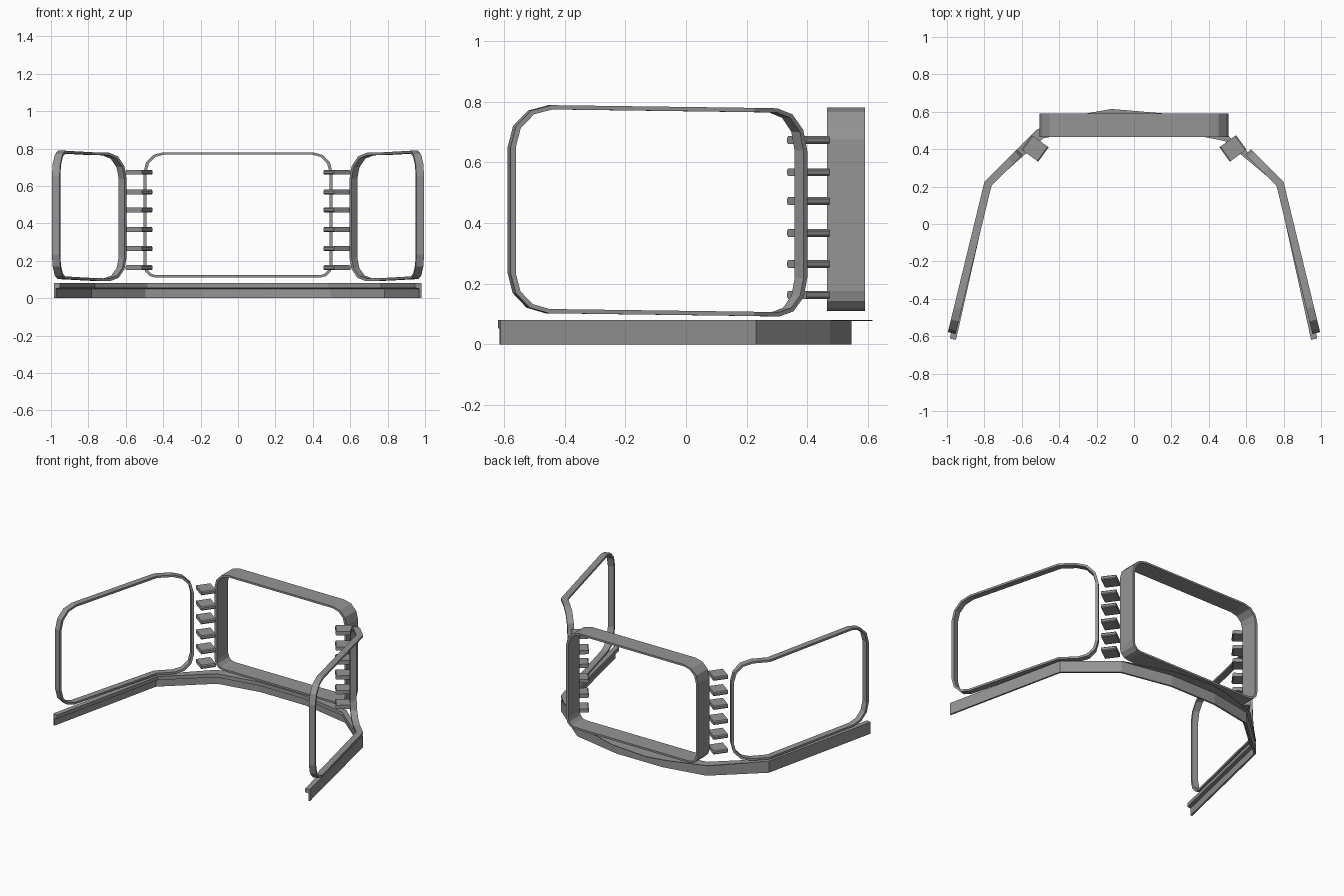
import bpy, bmesh, math
from mathutils import Vector

if "Cube" in bpy.data.objects:
    bpy.data.objects.remove(bpy.data.objects["Cube"])

grey = bpy.data.materials.new("mid_grey")
grey.diffuse_color = (0.3, 0.3, 0.3, 1)
grey.use_nodes = True
grey.node_tree.nodes["Principled BSDF"].inputs["Base Color"].default_value = grey.diffuse_color


def finish(name, bm):
    bmesh.ops.recalc_face_normals(bm, faces=bm.faces)
    me = bpy.data.meshes.new(name)
    bm.to_mesh(me)
    bm.free()
    me.materials.append(grey)
    ob = bpy.data.objects.new(name, me)
    bpy.context.collection.objects.link(ob)
    return ob


def outline(s0, s1, z0, z1, r_bot, r_top, bend=None, seg=3):
    """Rounded rectangle, with optional extra points where the frame bends."""
    pts = []
    for cx, cz, r, a0 in ((s1 - r_top, z1 - r_top, r_top, 0), (s0 + r_top, z1 - r_top, r_top, 90),
                          (s0 + r_bot, z0 + r_bot, r_bot, 180), (s1 - r_bot, z0 + r_bot, r_bot, 270)):
        for i in range(seg + 1):
            a = math.radians(a0 + 90 * i / seg)
            pts.append((cx + r * math.cos(a), cz + r * math.sin(a)))
        if bend is not None and a0 in (0, 180):
            pts.append((bend, z1 if a0 == 0 else z0))
    return pts


def ring(name, outer, inner, place):
    """Hollow frame: place(s, z, side) gives the 3D point on either face."""
    bm = bmesh.new()
    loops = [[bm.verts.new(place(s, z, d)) for s, z in pts]
             for pts, d in ((outer, 0), (outer, 1), (inner, 1), (inner, 0))]
    n = len(outer)
    for k in range(4):
        a, b = loops[k], loops[(k + 1) % 4]
        for i in range(n):
            j = (i + 1) % n
            bm.faces.new((a[i], a[j], b[j], b[i]))
    return finish(name, bm)


def offset_path(path, d):
    """Mitred offset of a plan path, to the right of travel."""
    res = []
    for i, p in enumerate(path):
        ns = []
        for a, b in ((i - 1, i), (i, i + 1)):
            if a >= 0 and b < len(path):
                t = (path[b] - path[a]).normalized()
                ns.append(Vector((t.y, -t.x)))
        m = sum(ns, Vector((0, 0))).normalized()
        res.append(p + m * d / m.dot(ns[0]))
    return res


# rear window frame
ring("rear_frame", outline(-.505, .505, .11, .78, .065, .105),
     outline(-.488, .488, .123, .767, .05, .09),
     lambda s, z, d: (s, .465 + .125 * d, z))

# bent side window frames
plan = [Vector(p) for p in ((.625, .40), (.80, .225), (.995, -.578))]
faces = (plan, offset_path(plan, .042))
bend = (plan[1] - plan[0]).length
total = bend + (plan[2] - plan[1]).length


def side_place(sign):
    def place(s, z, d):
        a, b, c = faces[d]
        p = a.lerp(b, s / bend) if s <= bend else b.lerp(c, (s - bend) / (total - bend))
        return (sign * p.x, p.y, z + .014 * s / total)
    return place


for side, sign in (("right", 1), ("left", -1)):
    ring(side + "_side_frame", outline(0, total, .09, .776, .13, .14, bend),
         outline(.018, total - .018, .104, .762, .114, .124, bend), side_place(sign))

    # connecting slats between the frames
    for k, z in enumerate((.163, .265, .367, .472, .567, .673)):
        bm = bmesh.new()
        bmesh.ops.create_cube(bm, size=1)
        for v in bm.verts:
            v.co.x *= .11
            v.co.y *= .095
            v.co.z *= .026
        ends = [e for e in bm.edges if abs(e.verts[0].co.z - e.verts[1].co.z) < .001
                and abs(e.verts[0].co.x - e.verts[1].co.x) < .001]
        bmesh.ops.bevel(bm, geom=ends, offset=.006, segments=1, affect='EDGES')
        ob = finish(f"{side}_slat_{k + 1}", bm)
        ob.location = (sign * .529, .404, z)
        ob.rotation_euler.z = sign * math.radians(36)

# base rail: an L-shaped section swept round the plan
rail = [Vector(p) for p in ((-.985, -.612), (-.795, .23), (-.5, .49), (-.2, .545),
                            (.15, .545), (.5, .475), (.795, .23), (.98, -.612))]
bm = bmesh.new()
section = ((0, 0), (.012, 0), (.012, .05), (.034, .055), (.034, .08), (0, .08))
rows = [[bm.verts.new((p.x, p.y, z)) for p in offset_path(rail, d)] for d, z in section]
for k in range(len(rows)):
    a, b = rows[k], rows[(k + 1) % len(rows)]
    for i in range(len(rail) - 1):
        bm.faces.new((a[i], a[i + 1], b[i + 1], b[i]))
for i in (0, -1):
    bm.faces.new([r[i] for r in rows])
finish("base_rail", bm)

# thin lip along the back of the rail
bm = bmesh.new()
lip = ((-.78, .245), (-.52, .505), (-.25, .592), (-.12, .615), (.15, .592), (.5, .478),
       (.15, .535), (-.2, .535), (-.5, .475))
f = bm.faces.new([bm.verts.new((x, y, .076)) for x, y in lip])
top = bmesh.ops.extrude_face_region(bm, geom=[f])
for v in top["geom"]:
    if isinstance(v, bmesh.types.BMVert):
        v.co.z += .004
finish("rail_lip", bm)
